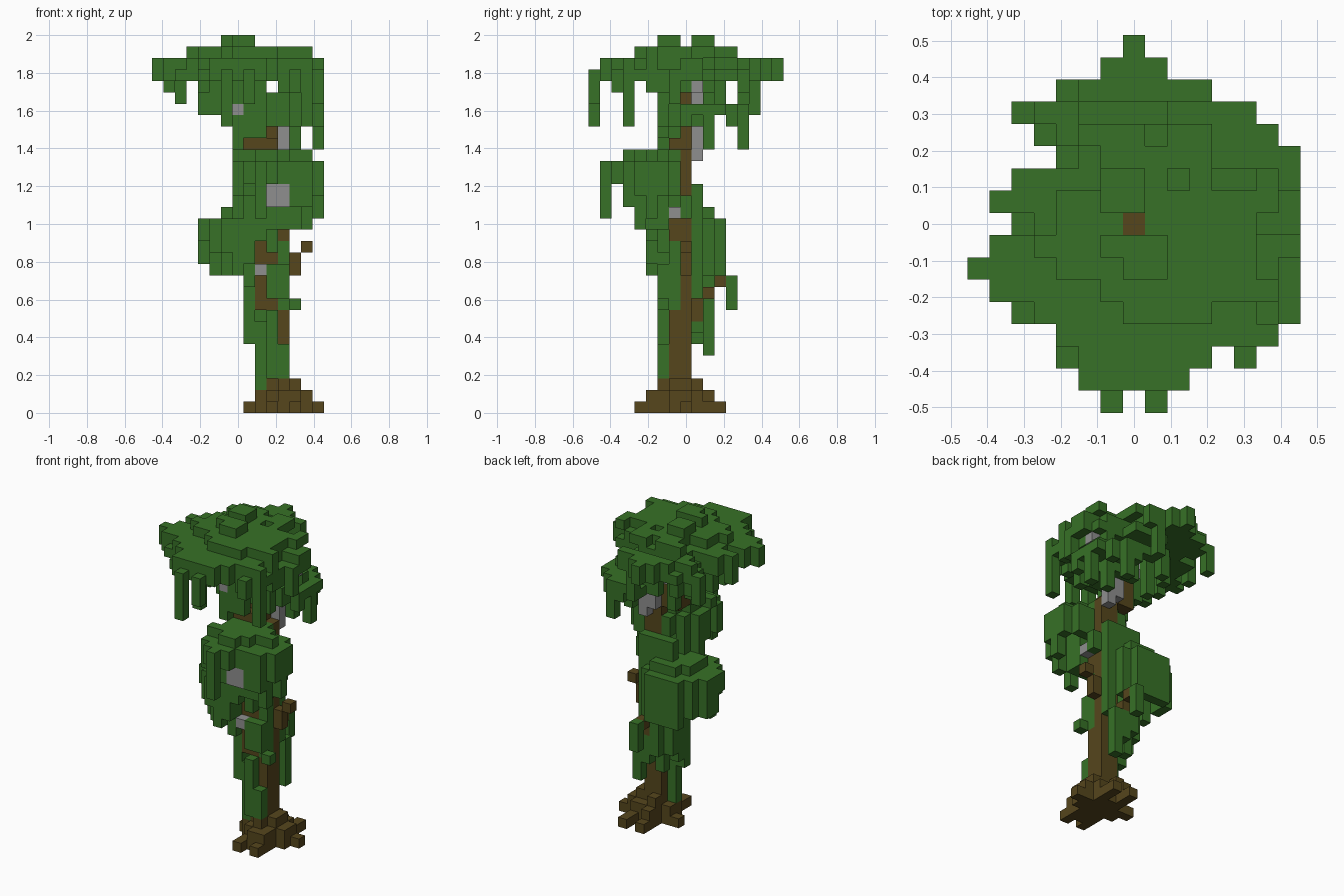
import bpy
import bmesh
import random
from mathutils import Vector

random.seed(7)
if "Cube" in bpy.data.objects:
    bpy.data.objects.remove(bpy.data.objects["Cube"], do_unlink=True)

COUNT = Vector((15, 17, 33))
SIZE = 2 / COUNT.z
SIDES = [Vector(s) for s in ((1, 0, 0), (-1, 0, 0), (0, 1, 0), (0, -1, 0), (0, 0, 1), (0, 0, -1))]


def make_material(name, colour):
    material = bpy.data.materials.new(name)
    material.use_nodes = True
    material.diffuse_color = (*colour, 1)
    shader = material.node_tree.nodes["Principled BSDF"]
    shader.inputs["Base Color"].default_value = (*colour, 1)
    shader.inputs["Roughness"].default_value = 0.9
    return material


def block(i, j, k, width=1, depth=1, height=1):
    """Grid cells filling a box whose lowest corner is i, j, k."""
    return {(x, y, z) for x in range(i, i + width)
            for y in range(j, j + depth) for z in range(k, k + height)}


def vine(i, j, bottom, top):
    return block(i, j, bottom, height=top - bottom + 1)


def vines(specs):
    return set().union(*(vine(*spec) for spec in specs))


def disc(cx, cy, rx, ry, level):
    """One flat layer of cells inside an ellipse."""
    return {(x, y, level) for x in range(int(COUNT.x)) for y in range(int(COUNT.y))
            if ((x + 0.5 - cx) / rx) ** 2 + ((y + 0.5 - cy) / ry) ** 2 <= 1}


def rows(first, spans, level):
    """One flat layer from start and end columns, stepping from back to front."""
    return {(x, first - n, level) for n, (a, b) in enumerate(spans) for x in range(a, b)}


def rim(layer):
    """Cells on the border of a layer."""
    return {(x, y, z) for x, y, z in layer
            if not {(x + 1, y, z), (x - 1, y, z), (x, y + 1, z), (x, y - 1, z)} <= layer}


def curtain(layer, drops):
    """Leaves hanging from the border of a layer by varying lengths."""
    cells = set()
    for x, y, z in sorted(rim(layer)):
        cells |= vine(x, y, z - random.choice(drops), z)
    return cells


def build(name, cells, material):
    """Mesh of the exposed faces of a set of cells."""
    bm = bmesh.new()
    corners = {}

    def corner(point):
        key = tuple(round(c * 2) for c in point)
        if key not in corners:
            base = point - Vector((COUNT.x / 2, COUNT.y / 2, 0))
            corners[key] = bm.verts.new(base * SIZE)
        return corners[key]

    for cell in sorted(cells):
        middle = Vector(cell) + Vector((0.5, 0.5, 0.5))
        for side in SIDES:
            if tuple(int(c) for c in Vector(cell) + side) in cells:
                continue
            u = Vector((side.y, side.z, side.x)) / 2
            v = side.cross(u)
            centre = middle + side / 2
            ring = (centre + u + v, centre - u + v, centre - u - v, centre + u - v)
            bm.faces.new([corner(p) for p in ring])
    bmesh.ops.recalc_face_normals(bm, faces=bm.faces[:])
    mesh = bpy.data.meshes.new(name)
    bm.to_mesh(mesh)
    bm.free()
    mesh.materials.append(material)
    bpy.context.collection.objects.link(bpy.data.objects.new(name, mesh))


# Winding trunk
trunk = block(10, 7, 0, 2, 2, 9) | block(9, 7, 9, 2, 2, 6) | block(11, 8, 9, 1, 1, 6)
trunk |= block(10, 7, 15, 2, 2, 2) | block(10, 8, 17, 2, 1, 6)
trunk |= block(8, 7, 23, 3, 2) | block(10, 8, 24)
trunk |= block(8, 8, 24, 2, 1, 3) | vine(8, 8, 27, 28) | vine(7, 8, 27, 31)

# Spreading roots
roots = block(9, 7, 0, 5, 2, 2) | block(10, 6, 0, 3, 4, 2)
roots |= block(11, 5, 0, 2, 1, 2) | block(10, 10, 0, 1, 1, 2)
roots |= block(10, 7, 2, 3, 2) | block(11, 6, 2) | block(10, 9, 2)
for x, y in ((8, 8), (10, 4), (10, 5), (12, 4), (14, 8), (10, 11), (12, 10), (12, 11)):
    roots |= block(x, y, 0)

# Broken side branches
branches = vine(12, 8, 12, 13) | block(13, 8, 14)
branches |= vine(10, 9, 8, 9) | block(10, 10, 10) | block(10, 11, 11)

# Pale stone-coloured growths
growths = block(10, 9, 23, 2, 1, 2) | block(11, 9, 22) | block(7, 6, 26)
growths |= block(10, 3, 18, 2, 1, 2) | block(9, 6, 12) | block(12, 7, 17)
growths |= block(13, 9, 28) | block(7, 9, 27) | block(8, 9, 26) | block(6, 9, 15)

# Wide crown, its stepped top, its sunken patches and its hanging border
crown_spans = [(7, 8), (6, 9), (4, 11), (2, 9), (3, 11), (4, 11), (2, 14), (1, 15), (2, 15),
               (1, 14), (0, 14), (1, 14), (2, 14), (4, 14), (4, 11), (5, 10)]
step_spans = [(5, 11), (6, 11), (6, 14), (4, 14), (4, 13), (3, 13), (4, 13), (6, 14), (7, 11)]
base = rows(16, crown_spans, 30)
sunken = {c for c in sorted(rim(base)) if 1 < c[0] < 14 and 1 < c[1] < 14 and random.random() < 0.35}
sunken |= block(5, 13, 30, 4) | block(4, 14, 30)
crown = (base | curtain(base, (1, 1, 1, 2))) - sunken
inner = base - rim(base)
crown |= {(x, y, z - 1) for x, y, z in rim(inner)}
crown |= {(x, y, z - 1) for x, y, z in sorted(inner) if random.random() < 0.4}
crown = {c for c in crown if c[2] > 28 or (c[0] not in (0, 3, 10) and c[1] not in (2, 16))}
crown |= rows(12, step_spans, 31)
crown -= block(8, 12, 31) | block(9, 10, 31) | block(11, 10, 31, 2)
crown |= block(6, 9, 32, 2, 2) | block(6, 7, 32, 3) | block(7, 6, 32, 2)
crown -= block(7, 8, 29, height=4) | block(14, 9, 28)
crown |= vine(13, 8, 28, 29)

# Long vines below the crown
crown_vines = vines([(6, 0, 25, 29), (8, 0, 27, 29), (2, 13, 27, 29), (1, 9, 28, 29), (12, 2, 28, 29),
                     (6, 3, 25, 29), (13, 3, 25, 29), (4, 6, 26, 29), (5, 6, 26, 29)])
crown_vines |= vines([(12, 6, 25, 29), (7, 6, 23, 29), (8, 6, 24, 29), (9, 6, 24, 29), (7, 7, 24, 29),
                      (6, 7, 25, 29), (5, 10, 26, 29), (7, 10, 24, 29), (12, 10, 23, 29), (4, 8, 26, 29)])
crown_vines |= block(10, 7, 25, 2, 1, 3) | block(11, 8, 25, 2, 2, 2) | block(9, 10, 25, 3, 1, 3)
crown_vines |= vine(9, 14, 26, 29) | vine(6, 11, 26, 29) | vine(14, 7, 27, 29)

# Thin leaf shelf behind, below the crown
shelf_spans = [(9, 13), (11, 14), (11, 15), (11, 15), (14, 15), (14, 15)]
shelf = rows(13, shelf_spans, 26) | block(11, 10, 27, 3)
shelf |= vines([(12, 13, 23, 25), (14, 10, 23, 25), (13, 12, 25, 25), (14, 8, 25, 25), (11, 13, 25, 25)])

# Middle clump facing forward
middle_spans = [(9, 11), (8, 14), (7, 15), (7, 15), (8, 15), (7, 14), (8, 11), (9, 10)]
base = rows(8, middle_spans, 21)
middle = base | curtain(base, (1, 2, 2, 3))
middle |= {(x, y, 20) for x, y, z in base if y < 6}
middle = {c for c in middle if c[1] != 2 or c[2] > 19}
middle -= block(10, 1, 18, 2, 2, 2)
middle |= rows(7, [(9, 12), (8, 13), (8, 14), (7, 12), (9, 11)], 22)
middle |= vines([(9, 1, 17, 21), (12, 3, 18, 20), (13, 3, 18, 20), (9, 3, 18, 20), (13, 4, 16, 20),
                 (14, 5, 17, 21), (12, 6, 16, 20), (8, 5, 17, 20), (7, 6, 18, 21)])
middle |= block(9, 5, 16, 4, 1, 4) | block(8, 9, 17, 4, 1, 3) | block(12, 8, 17, 1, 1, 2)

# Lower clump wrapped round the trunk
base = disc(8, 8.5, 4.05, 3.5, 16)
lower = base | curtain(base, (1, 2, 3, 4))
lower |= {(x, y, 15) for x, y, z in base}
lower |= disc(8.5, 8.5, 2.7, 2.6, 17)
lower -= block(4, 5, 12, 1, 8) | block(11, 8, 12, 2, 1, 5) | block(11, 7, 15, 1, 1, 2)
lower |= vines([(4, 8, 13, 16), (5, 7, 12, 15), (6, 6, 12, 15), (7, 5, 12, 15), (8, 6, 11, 15),
                (10, 6, 10, 15), (8, 11, 12, 15), (10, 10, 12, 16)])
lower -= block(9, 5, 13, 2, 2) | block(9, 5, 12)

# Creepers on the trunk
creepers = vines([(9, 7, 2, 7), (10, 6, 3, 8), (11, 6, 3, 5), (8, 7, 6, 11), (8, 8, 7, 12),
                  (11, 6, 10, 12), (11, 7, 9, 14), (12, 6, 9, 9)])
creepers |= vines([(11, 10, 5, 9), (10, 9, 7, 7), (9, 9, 6, 13), (8, 9, 8, 13), (11, 9, 10, 13),
                   (10, 10, 7, 9), (9, 10, 8, 11), (10, 12, 9, 11)])

bark = make_material("bark brown", (0.092, 0.061, 0.012))
leaf = make_material("leaf green", (0.038, 0.165, 0.02))
stone = make_material("pale grey", (0.275, 0.275, 0.275))

# Each cell belongs to the first part that claims it
taken = set()
parts = (("stone_growths", growths, stone), ("trunk", trunk, bark), ("roots", roots, bark),
         ("side_branches", branches, bark), ("crown_leaves", crown, leaf),
         ("crown_vines", crown_vines, leaf), ("leaf_shelf", shelf, leaf), ("middle_leaves", middle, leaf),
         ("lower_leaves", lower, leaf), ("trunk_creepers", creepers, leaf))
for name, cells, material in parts:
    build(name, cells - taken, material)
    taken |= cells
